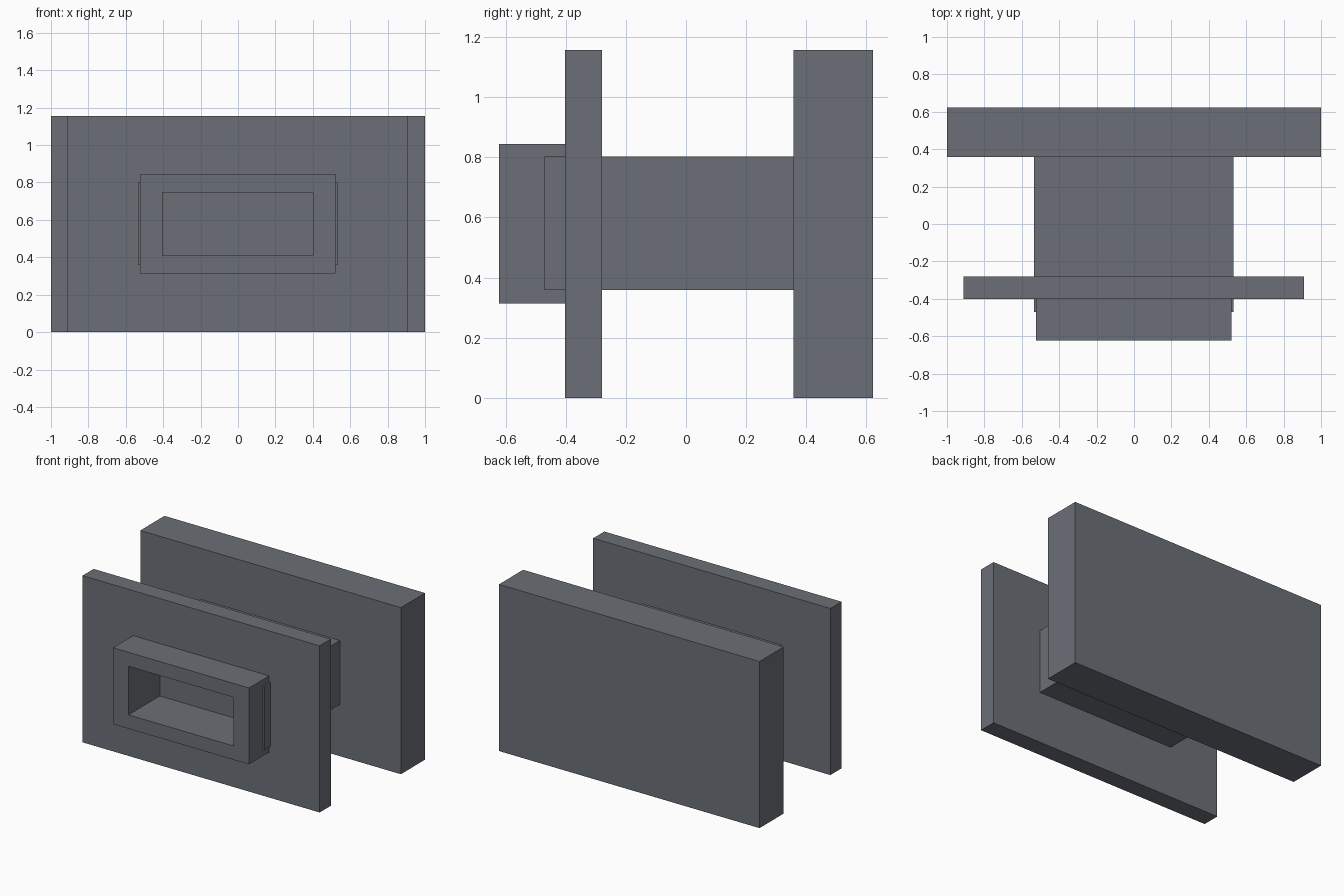
import bpy

if "Cube" in bpy.data.objects:
    bpy.data.objects.remove(bpy.data.objects["Cube"])

steel = bpy.data.materials.new("slate grey")
steel.diffuse_color = (0.147, 0.162, 0.184, 1)
steel.use_nodes = True
steel.node_tree.nodes["Principled BSDF"].inputs["Base Color"].default_value = steel.diffuse_color


def box(name, x, y, z):
    """Box from (min, max) ranges on each axis."""
    spans = (x, y, z)
    bpy.ops.mesh.primitive_cube_add(size=1, location=[(a + b) / 2 for a, b in spans])
    ob = bpy.context.object
    ob.name = name
    ob.scale = [b - a for a, b in spans]
    bpy.ops.object.transform_apply(location=False, rotation=False, scale=True)
    ob.data.materials.append(steel)
    return ob


# Thick rear slab
box("rear_plate", (-1.0, 1.0), (0.357, 0.622), (0, 1.156))

# Thinner front slab, connecting block and protruding collar
front_plate = box("front_plate", (-0.912, 0.908), (-0.402, -0.28), (0, 1.156))
core = box("core_block", (-0.534, 0.531), (-0.47, 0.357), (0.358, 0.802))
collar = box("front_collar", (-0.523, 0.52), (-0.622, -0.402), (0.314, 0.844))

# Rectangular recess through collar and front plate, ending inside the core
cutter = box("recess_cutter", (-0.405, 0.402), (-0.8, -0.279), (0.41, 0.747))
cutter.hide_render = True
cutter.hide_set(True)
for part in (front_plate, core, collar):
    mod = part.modifiers.new("recess", 'BOOLEAN')
    mod.operation = 'DIFFERENCE'
    mod.solver = 'EXACT'
    mod.object = cutter
